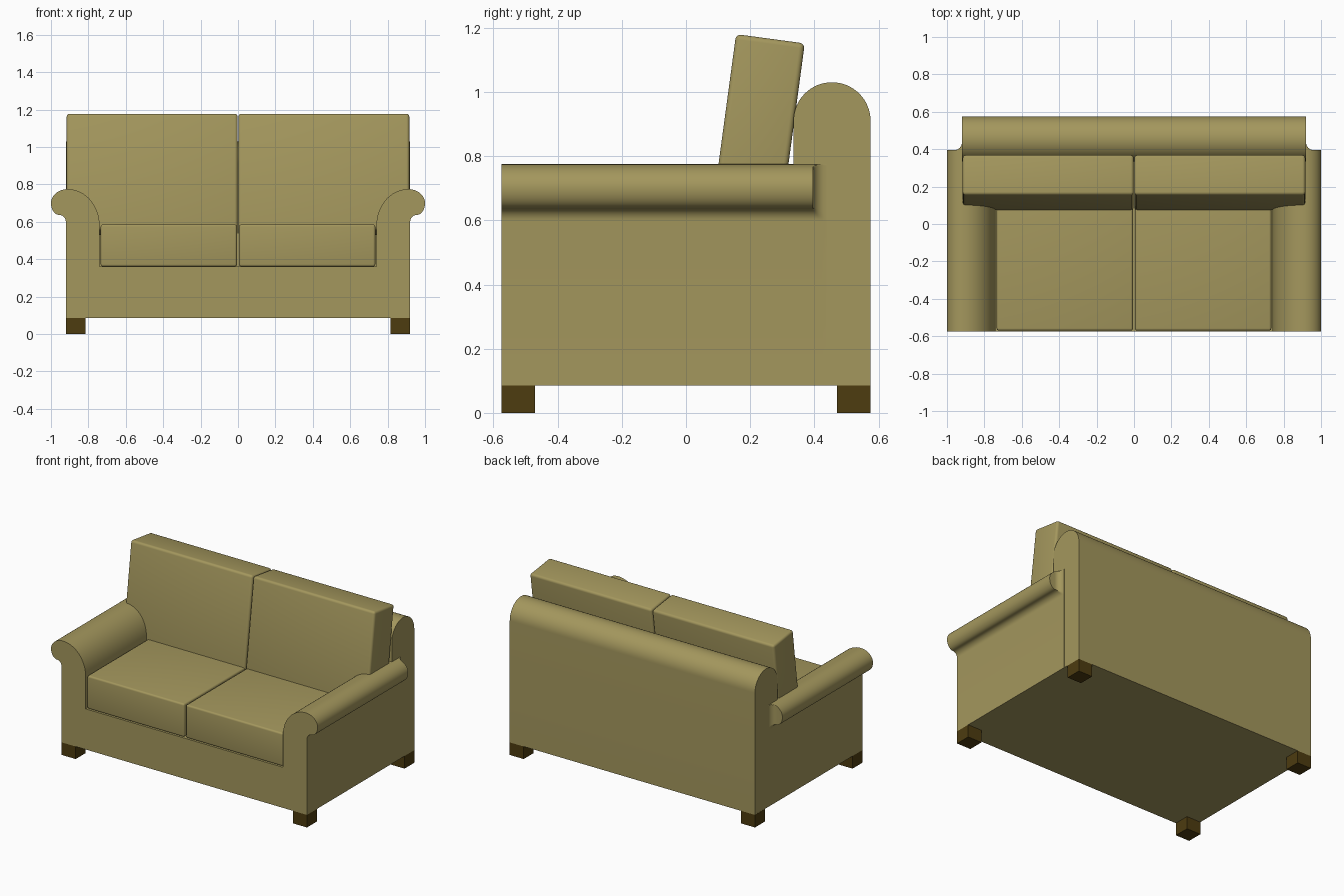
import bpy, bmesh, math
from mathutils import Matrix, Vector

if "Cube" in bpy.data.objects:
    bpy.data.objects.remove(bpy.data.objects["Cube"])


def material(name, rgb):
    m = bpy.data.materials.new(name)
    m.diffuse_color = (*rgb, 1)
    m.use_nodes = True
    m.node_tree.nodes["Principled BSDF"].inputs["Base Color"].default_value = m.diffuse_color
    return m


FABRIC = material("olive fabric", (0.37, 0.31, 0.11))
WOOD = material("dark wood", (0.075, 0.045, 0.005))


def finish(name, bm, mat, smooth=True):
    bmesh.ops.remove_doubles(bm, verts=bm.verts, dist=0.0001)
    bmesh.ops.recalc_face_normals(bm, faces=bm.faces)
    me = bpy.data.meshes.new(name)
    bm.to_mesh(me)
    bm.free()
    me.materials.append(mat)
    ob = bpy.data.objects.new(name, me)
    bpy.context.collection.objects.link(ob)
    if smooth:
        bpy.ops.object.select_all(action='DESELECT')
        ob.select_set(True)
        bpy.context.view_layer.objects.active = ob
        bpy.ops.object.shade_smooth_by_angle(angle=math.radians(35))
    return ob


def loft(name, rings):
    bm = bmesh.new()
    loops = [[bm.verts.new(p) for p in ring] for ring in rings]
    for a, b in zip(loops, loops[1:]):
        for i in range(len(a)):
            j = (i + 1) % len(a)
            bm.faces.new((a[i], a[j], b[j], b[i]))
    bm.faces.new(loops[0])
    bm.faces.new(loops[-1])
    return finish(name, bm, FABRIC)


def box(name, center, size, mat, bevel=0.0, tilt=0.0):
    bm = bmesh.new()
    bmesh.ops.create_cube(bm, size=1, matrix=Matrix.Diagonal((*size, 1)))
    if bevel:
        bmesh.ops.bevel(bm, geom=bm.edges[:], offset=bevel, segments=4,
                        profile=0.5, affect='EDGES')
    bm.transform(Matrix.Translation(center) @ Matrix.Rotation(tilt, 4, 'X'))
    return finish(name, bm, mat, bool(bevel))


def arc(cx, cy, rx, ry, a0, a1, n):
    return [(cx + rx * math.cos(math.radians(a0 + (a1 - a0) * i / n)),
             cy + ry * math.sin(math.radians(a0 + (a1 - a0) * i / n)))
            for i in range(n + 1)]


# Base and rolled arms: one U-shaped front profile run backwards
half = [(0.74, 0.36)]
half += arc(0.91, 0.58, 0.17, 0.195, 180, 90, 16)
half += arc(0.91, 0.70, 0.09, 0.075, 90, 0, 14)[1:]
half += arc(0.955, 0.70, 0.045, 0.063, 0, -90, 10)[1:]
half += arc(0.955, 0.597, 0.035, 0.04, 90, 180, 8)[1:]
half += [(0.92, 0.085)]
profile = half + [(-x, z) for x, z in reversed(half)]


def section(y, limit):
    return [(max(-limit, min(limit, x)), y, z) for x, z in profile]


# the scroll stops short of the back and blends into the side in a hollow curve
rings = [section(-0.575, 1), section(0.395, 1)]
rings += [section(y, x) for x, y in arc(0.96, 0.437, 0.04, 0.042, 270, 180, 8)]
loft("base_and_arms", rings)

# Round-topped back
back = [(0.575, 0.085)] + arc(0.455, 0.91, 0.12, 0.12, 0, 180, 32) + [(0.335, 0.085)]
loft("back_frame", [[(x, y, z) for y, z in back] for x in (-0.9195, 0.9195)])

# Loose cushions and block feet, one set each side
TILT = math.radians(7.7)
up = Vector((0, math.sin(TILT), math.cos(TILT)))
rear = Vector((0, math.cos(TILT), -math.sin(TILT)))
for side, s in (("left", -1), ("right", 1)):
    box("seat_cushion_" + side, (s * 0.37, -0.12, 0.4735), (0.728, 0.9, 0.225),
        FABRIC, 0.012)
    mid = Vector((s * 0.459, 0.156, 1.18)) + rear * 0.108 - up * 0.315
    box("back_cushion_" + side, mid, (0.914, 0.216, 0.63), FABRIC, 0.016, -TILT)
    for end, e in (("front", -1), ("rear", 1)):
        box(f"{end}_foot_{side}", (s * 0.8675, e * 0.5225, 0.0425),
            (0.105, 0.105, 0.085), WOOD)
